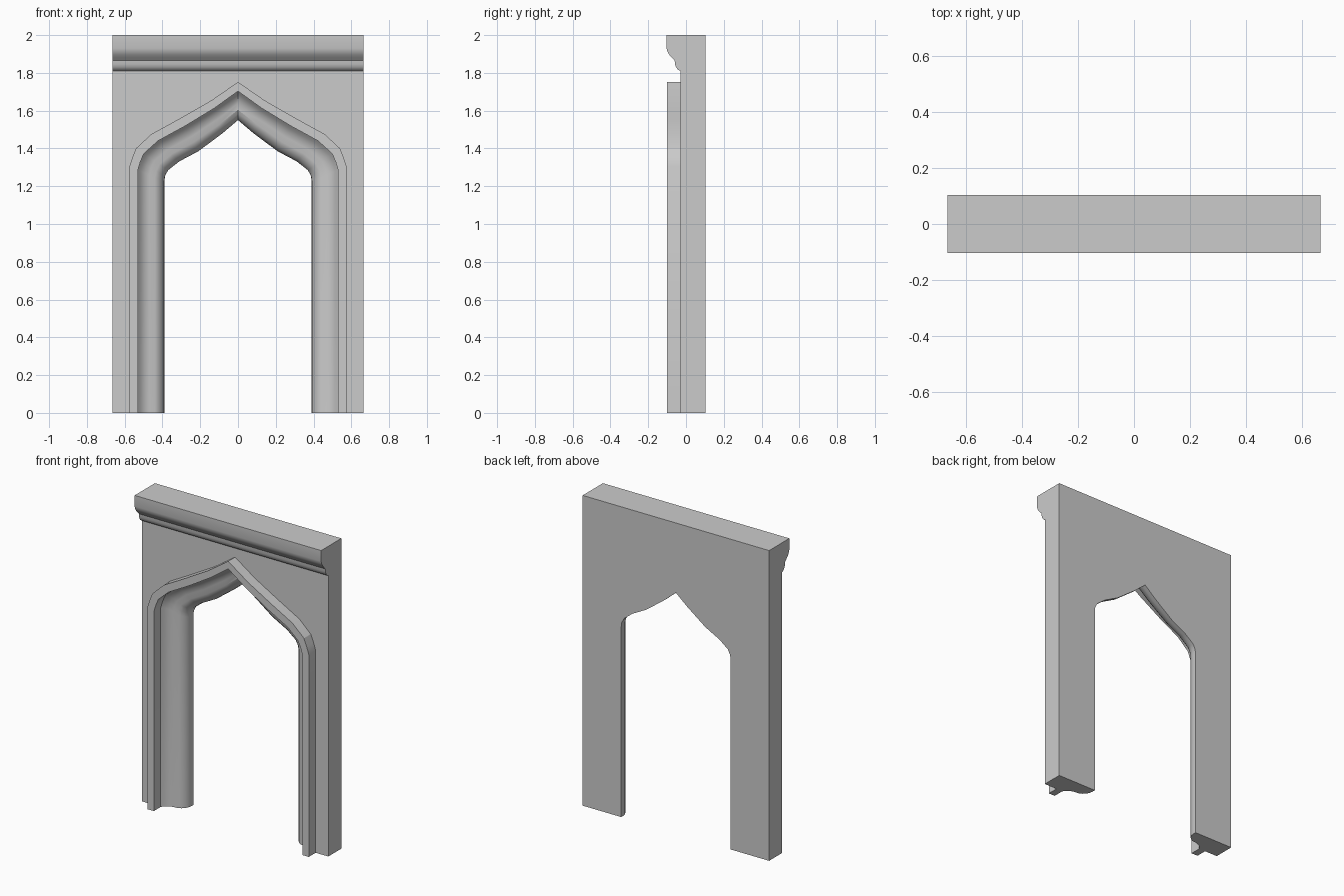
import bpy, bmesh, math

if "Cube" in bpy.data.objects:
    bpy.data.objects.remove(bpy.data.objects["Cube"])

HALF_W, TOP, FRONT, BACK = 0.665, 2.0, -0.03, 0.103

# Right half of the arch line, foot to apex: outermost and innermost edges
OUTER = [(0.575, 0), (0.575, 1.305), (0.56, 1.35), (0.54, 1.40), (0.46, 1.475),
         (0.30, 1.563), (0.14, 1.655), (0, 1.752)]
INNER = [(0.39, 0), (0.39, 1.225), (0.386, 1.255), (0.37, 1.285), (0.31, 1.332),
         (0.21, 1.385), (0.08, 1.482), (0, 1.55)]

# Jamb moulding section as (x, y), from the wall face to the back of the opening
SECTION = [(0.575, FRONT), (0.575, -0.10), (0.53, -0.10), (0.53, -0.03),
           (0.515, -0.012), (0.495, 0.003), (0.47, 0.012), (0.44, 0.014),
           (0.42, 0.024), (0.403, 0.042), (0.393, 0.062), (0.39, 0.08), (0.39, BACK)]


def finish(bm, name):
    bmesh.ops.recalc_face_normals(bm, faces=bm.faces)
    mesh = bpy.data.meshes.new(name)
    bm.to_mesh(mesh)
    bm.free()
    obj = bpy.data.objects.new(name, mesh)
    bpy.context.collection.objects.link(obj)
    bpy.ops.object.select_all(action='DESELECT')
    obj.select_set(True)
    bpy.context.view_layer.objects.active = obj
    bpy.ops.object.shade_smooth_by_angle(angle=math.radians(25))
    return obj


def arch_line(x_foot):
    """Full arch polyline, right foot to left foot, blended between both edges."""
    t = (0.575 - x_foot) / (0.575 - 0.39)
    half = [(a[0] + (b[0] - a[0]) * t, a[1] + (b[1] - a[1]) * t)
            for a, b in zip(OUTER, INNER)]
    return half + [(-x, z) for x, z in reversed(half[:-1])]


# Wall with the moulded pointed opening
bm = bmesh.new()
rows = [[bm.verts.new((x, y, z)) for x, z in arch_line(sx)] for sx, y in SECTION]
for r0, r1 in zip(rows, rows[1:]):
    for i in range(len(r0) - 1):
        bm.faces.new((r0[i], r0[i + 1], r1[i + 1], r1[i]))


def frame(y):
    return [bm.verts.new((x, y, z)) for x, z in
            ((-HALF_W, 0), (-HALF_W, TOP), (HALF_W, TOP), (HALF_W, 0))]


front, back = frame(FRONT), frame(BACK)
bm.faces.new(rows[0] + front)
bm.faces.new(rows[-1] + back)
for i in range(3):
    bm.faces.new((front[i], front[i + 1], back[i + 1], back[i]))
# Undersides of the two legs
bm.faces.new([r[0] for r in rows] + [back[3], front[3]])
bm.faces.new([r[-1] for r in rows] + [back[0], front[0]])
finish(bm, "arched_wall")

# Cornice: (y, z) section run across the full width
CORNICE = [(FRONT, TOP), (-0.103, TOP), (-0.103, 1.93), (-0.098, 1.912),
           (-0.088, 1.895), (-0.074, 1.88), (-0.06, 1.865), (-0.058, 1.845),
           (-0.053, 1.83), (-0.044, 1.818), (-0.034, 1.812), (FRONT, 1.81)]
bm = bmesh.new()
ends = [[bm.verts.new((x, y, z)) for y, z in CORNICE] for x in (-HALF_W, HALF_W)]
for i in range(len(CORNICE)):
    j = (i + 1) % len(CORNICE)
    bm.faces.new((ends[0][i], ends[0][j], ends[1][j], ends[1][i]))
for end in ends:
    bm.faces.new(end)
finish(bm, "cornice")
